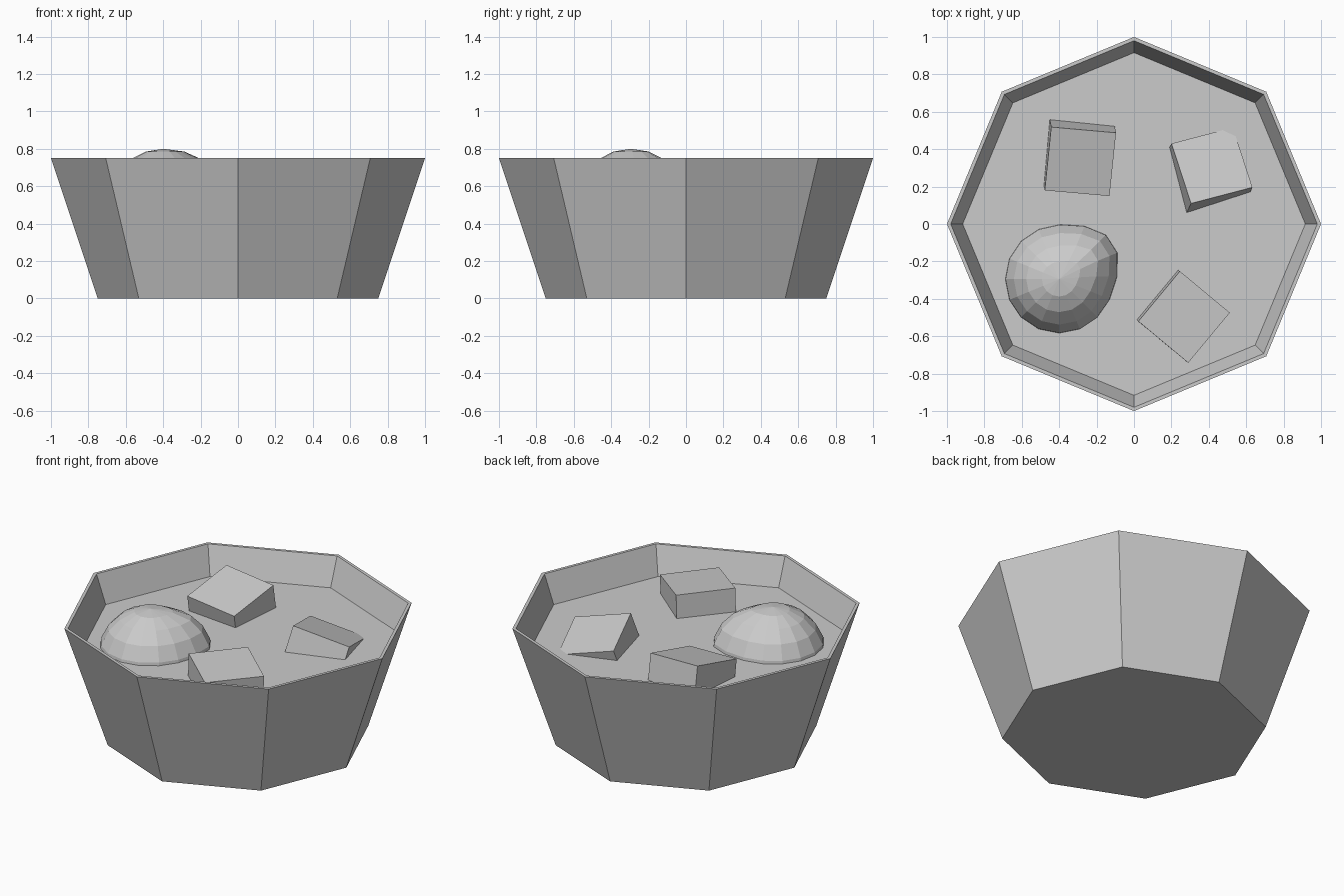
import bpy, bmesh, math
from mathutils import Vector, Matrix

if "Cube" in bpy.data.objects:
    bpy.data.objects.remove(bpy.data.objects["Cube"])

SIDES = 8
SOUP_Z = 0.575


def finish(name, bm):
    bmesh.ops.recalc_face_normals(bm, faces=bm.faces)
    me = bpy.data.meshes.new(name)
    bm.to_mesh(me)
    bm.free()
    ob = bpy.data.objects.new(name, me)
    bpy.context.collection.objects.link(ob)
    return ob


def ring(bm, r, z):
    return [bm.verts.new((r * math.cos(k * math.tau / SIDES),
                          r * math.sin(k * math.tau / SIDES), z)) for k in range(SIDES)]


# Octagonal bowl: thin flared wall, thick floor hidden under the broth
bm = bmesh.new()
profile = [(0.75, 0), (1.0, 0.75), (0.98, 0.75), (0.72, 0.04)]
rings = [ring(bm, r, z) for r, z in profile]
for a, b in zip(rings, rings[1:]):
    for k in range(SIDES):
        n = (k + 1) % SIDES
        bm.faces.new((a[k], a[n], b[n], b[k]))
bm.faces.new(rings[0])
bm.faces.new(rings[-1])
finish("bowl", bm)

# Broth surface
bm = bmesh.new()
bm.faces.new(ring(bm, 0.917, SOUP_Z))
finish("broth", bm)


# Tilted cubes, placed by one top corner and two edge directions of the top face
def chunk(name, corner, ex, ey, size=0.348):
    ex = Vector(ex).normalized()
    ez = ex.cross(Vector(ey)).normalized()
    ey = ez.cross(ex)
    centre = Vector(corner) + (ex + ey - ez) * size / 2
    rot = Matrix((ex, ey, ez)).transposed().to_4x4()
    bm = bmesh.new()
    bmesh.ops.create_cube(bm, size=size, matrix=Matrix.Translation(centre) @ rot)
    finish(name, bm)


chunk("chunk_back_left", (-0.477, 0.18, 0.677), (0.34, -0.03, -0.022), (0.035, 0.34, 0.075))
chunk("chunk_back_right", (0.305, 0.11, 0.727), (0.325, 0.085, -0.077), (-0.105, 0.32, -0.087))
chunk("chunk_front_right", (0.29, -0.742, 0.692), (0.22, 0.265, -0.002), (-0.275, 0.22, 0.027))

# Round dumpling with a bulge towards the back right
bm = bmesh.new()
bmesh.ops.create_uvsphere(bm, u_segments=16, v_segments=10, radius=0.3)
toward = Vector((math.cos(math.radians(35)), math.sin(math.radians(35)), 0))
for v in bm.verts:
    flat = Vector((v.co.x, v.co.y, 0))
    if flat.length > 0.01:
        c = max(0, flat.normalized().dot(toward))
        v.co += toward * 0.06 * c ** 4 * min(1, flat.length / 0.15)
bmesh.ops.translate(bm, verts=bm.verts, vec=(-0.4, -0.295, 0.5))
finish("dumpling", bm)
